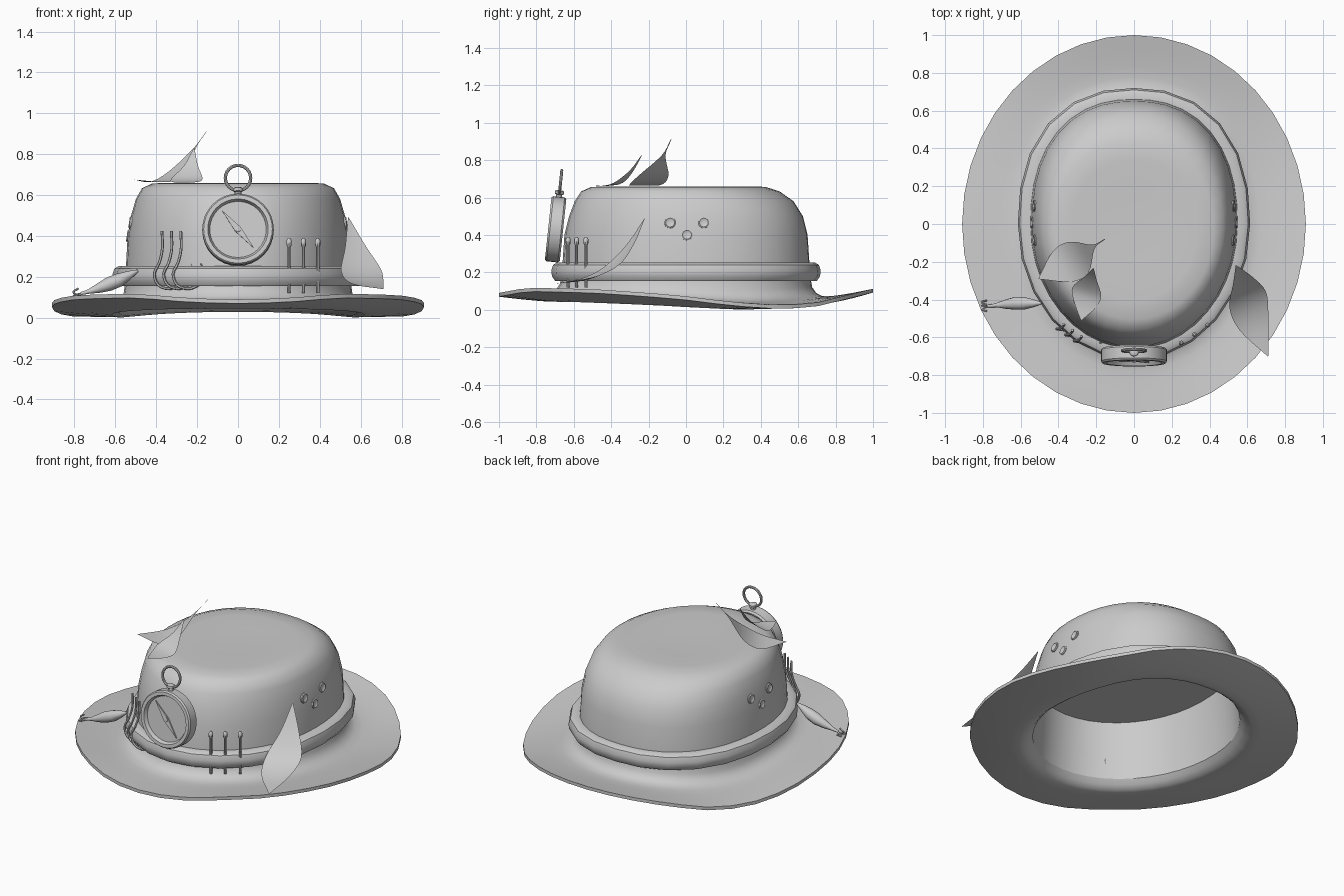
import bpy, bmesh, math
from mathutils import Vector, Matrix

if "Cube" in bpy.data.objects:
    bpy.data.objects.remove(bpy.data.objects["Cube"])


def finish(name, bm, angle=40, matrix=None):
    bmesh.ops.remove_doubles(bm, verts=bm.verts, dist=1e-5)
    bmesh.ops.recalc_face_normals(bm, faces=bm.faces)
    me = bpy.data.meshes.new(name)
    bm.to_mesh(me)
    bm.free()
    ob = bpy.data.objects.new(name, me)
    bpy.context.collection.objects.link(ob)
    if matrix:
        me.transform(matrix)
    for o in bpy.context.selected_objects:
        o.select_set(False)
    ob.select_set(True)
    bpy.context.view_layer.objects.active = ob
    bpy.ops.object.shade_smooth_by_angle(angle=math.radians(angle))
    return ob


def loft(name, rings, n=32, closed=False, matrix=None, angle=40):
    """rings: functions of the angle giving a point, or (rx, ry, z)."""
    bm = bmesh.new()
    rows = []
    for r in rings:
        row = []
        for i in range(n):
            a = 2 * math.pi * i / n
            row.append(bm.verts.new(r(a) if callable(r) else (r[0] * math.cos(a), r[1] * math.sin(a), r[2])))
        rows.append(row)
    for a, b in list(zip(rows, rows[1:])) + ([(rows[-1], rows[0])] if closed else []):
        for i in range(n):
            j = (i + 1) % n
            bm.faces.new((a[i], a[j], b[j], b[i]))
    return finish(name, bm, angle, matrix)


def spline(pts, steps=4):
    pts = [Vector(p) for p in pts]
    q = [2 * pts[0] - pts[1]] + pts + [2 * pts[-1] - pts[-2]]
    out = []
    for i in range(1, len(q) - 2):
        a, b, c, d = q[i - 1:i + 3]
        for k in range(steps):
            t = k / steps
            out.append(0.5 * (2 * b + (c - a) * t + (2 * a - 5 * b + 4 * c - d) * t * t
                              + (3 * b - a - 3 * c + d) * t ** 3))
    return out + [pts[-1]]


def tube(name, pts, radii, n=8):
    """Round capped tube along a path; radii is a number or one per point."""
    pts = [Vector(p) for p in pts]
    if not isinstance(radii, (list, tuple)):
        radii = [radii] * len(pts)
    bm = bmesh.new()
    rows = []
    for i, p in enumerate(pts):
        d = (pts[min(i + 1, len(pts) - 1)] - pts[max(i - 1, 0)]).normalized()
        u = d.cross(Vector((0.1, 1, 0.05))).normalized()
        v = d.cross(u)
        rows.append([bm.verts.new(p + radii[i] * (u * math.cos(2 * math.pi * k / n) + v * math.sin(2 * math.pi * k / n)))
                     for k in range(n)])
    for a, b in zip(rows, rows[1:]):
        for k in range(n):
            bm.faces.new((a[k], a[(k + 1) % n], b[(k + 1) % n], b[k]))
    bm.faces.new(rows[0])
    bm.faces.new(rows[-1])
    return finish(name, bm)


def torus(name, R, r, matrix, n=24, m=8):
    prof = [(R + r * math.cos(2 * math.pi * k / m), R + r * math.cos(2 * math.pi * k / m),
             r * math.sin(2 * math.pi * k / m)) for k in range(m)]
    return loft(name, prof, n, True, matrix)


def leaf(name, pts, side, fold=0.012):
    """pts: x, y, z, half width along the middle vein."""
    mid = spline([p[:3] for p in pts])
    wid = spline([(p[3], 0, 0) for p in pts])
    s = Vector(side).normalized()
    bm = bmesh.new()
    rows = []
    for p, w in zip(mid, wid):
        w = max(w.x, 0.001)
        lift = Vector((0, 0, fold * w / 0.1))
        rows.append([bm.verts.new(p - s * w + lift), bm.verts.new(p), bm.verts.new(p + s * w + lift)])
    for a, b in zip(rows, rows[1:]):
        for k in range(2):
            bm.faces.new((a[k], a[k + 1], b[k + 1], b[k]))
    return finish(name, bm, 60)


# Head outline: an oval that is slightly squarer at the back
def egg(rx, ry, z, oy=0):
    def f(a):
        c, s = math.cos(a), math.sin(a)
        e = 2.3 if s > 0 else 2
        k = (abs(c) ** e + abs(s) ** e) ** (-1 / e)
        return (rx * c * k, ry * s * k + oy, z)
    return f


# Wavy brim: (y, rim height) around the hat
RIM = [(-1, .09), (-.85, .118), (-.5, .11), (-.2, .09), (0, .072), (.2, .047),
       (.4, .028), (.55, .025), (.7, .038), (.85, .075), (1, .112)]


def rim_z(a):
    y = max(-1, min(1, math.sin(a)))
    for (y0, z0), (y1, z1) in zip(RIM, RIM[1:]):
        if y <= y1:
            return z0 + (z1 - z0) * (y - y0) / (y1 - y0)
    return RIM[-1][1]


def brim_ring(s, thick):
    def f(a):
        sa = math.sin(a)
        low = 0.012 + 0.028 * max(0, -sa) + 0.01 * max(0, sa) ** 3
        low -= 0.012 * math.exp(-((sa - 0.4) / 0.3) ** 2)
        z = low + (rim_z(a) - 0.02 - low) * s ** 1.5
        x0, y0, _ = egg(.535, .65, 0)(a)
        # underside and top both curl upward into the crown
        z += 0.06 * max(0, 1 - s / .22) ** 2
        return (x0 * (1 - s) + .91 * s * math.cos(a), y0 * (1 - s) + s * math.sin(a), z + thick)
    return f


# Brim and crown as one flowing shell, with lining inside
under = [brim_ring(s, 0) for s in (0, .06, .13, .22, .36, .52, .7, .87, 1)]
over = [brim_ring(s, t) for s, t in ((1, .02), (.87, .024), (.7, .028), (.52, .032), (.36, .036), (.22, .045),
                                     (.13, .055), (.07, .07))]
crown = [egg(*p) for p in ((.553, .667, .165), (.548, .66, .25), (.54, .65, .4), (.523, .625, .5), (.5, .585, .58, -.01),
                           (.47, .53, .633, -.03), (.42, .465, .657, -.04), (.33, .37, .66, -.03), (.17, .19, .655), (0, 0, .652))]
loft("brim_and_crown", under + over + crown, 40)
loft("lining", [brim_ring(0, 0), egg(.53, .64, .2), egg(.515, .625, .455), egg(0, 0, .455)], 40)

# Hat band
loft("hat_band", [egg(*p) for p in ((.54, .65, .155), (.595, .70, .155), (.613, .717, .18), (.615, .72, .21),
                                    (.605, .71, .24), (.585, .69, .252), (.54, .65, .25))], 24, True)

# Compass: case with inset dial, needle, hub, stem and ring
M = Matrix.Translation((0, -.697, .43)) @ Matrix.Rotation(math.radians(84), 4, 'X')
loft("compass_case", [(r, r, z) for r, z in ((0, -.04), (.165, -.04), (.175, -.03), (.175, .03), (.168, .04),
                                              (.148, .04), (.138, .018), (0, .018))], 32, matrix=M, angle=30)
bm = bmesh.new()
needle = [(-.08, .095), (-.014, -.01), (.08, -.095), (.014, .01)]
lo = [bm.verts.new((x, y, .022)) for x, y in needle]
hi = [bm.verts.new((x, y, .03)) for x, y in needle]
bm.faces.new(lo)
bm.faces.new(hi)
for k in range(4):
    bm.faces.new((lo[k], lo[(k + 1) % 4], hi[(k + 1) % 4], hi[k]))
finish("compass_needle", bm, 30, M)
loft("compass_hub", [(r, r, z) for r, z in ((.014, .018), (.014, .034), (0, .036))], 12, matrix=M)
tube("compass_stem", [M @ Vector((0, y, 0)) for y in (.17, .185, .19, .205, .21)], [.016, .016, .024, .024, .014], 12)
torus("compass_ring", .062, .008, M @ Matrix.Translation((0, .255, 0)))

# Three pins tucked behind the band on the right
for x, y in ((.25, -.63), (.32, -.585), (.39, -.535)):
    tube("match_stick", [(x, y, .12), (x, y, .345), (x, y, .355), (x, y, .378), (x, y, .39)],
         [.008, .008, .013, .013, .005])

# Three fish hooks on the left, pushed through the band
for k in range(3):
    path = [(-.372, -.53, .425), (-.37, -.535, .34), (-.385, -.55, .27), (-.41, -.555, .215), (-.39, -.56, .16),
            (-.335, -.565, .142), (-.28, -.565, .165), (-.255, -.565, .21), (-.275, -.565, .268)]
    pts = spline([(x + k * .046, y - k * .032, z) for x, y, z in path], 3)
    tube("fish_hook", pts, [.007] * (len(pts) - 2) + [.005, .002], 6)

# Fishing lure lying on the left brim, with a small treble hook
tube("lure_body", [(-.49, -.42, .23), (-.53, -.42, .21), (-.58, -.42, .185), (-.63, -.42, .165), (-.68, -.425, .145),
                   (-.73, -.43, .128), (-.77, -.435, .118)], [.006, .02, .033, .034, .024, .011, .007], 12)
for dy, dz in ((.028, .0), (-.028, .0), (0, .03)):
    tube("lure_hook", spline([(-.75, -.433, .122), (-.79, -.433 + dy * .3, .108 + dz * .2),
                              (-.805, -.433 + dy * .7, .106 + dz * .7), (-.78, -.433 + dy, .114 + dz)], 3), .005, 6)

# Eyelets on both sides of the crown
for sx in (-1, 1):
    for y, z in ((-.085, .465), (.005, .4), (.095, .465)):
        E = Matrix.Translation((sx * (.534 - (z - .4) * .17), y, z)) @ Matrix.Rotation(sx * math.radians(82), 4, 'Y')
        loft("eyelet", [(r, r, h) for r, h in ((.03, -.01), (.03, .006), (.024, .01), (.018, .006), (0, .005))], 14, matrix=E)

# Leaves: one on the right brim, two on the crown
leaf("side_leaf", [(.54, -.22, .49, .002), (.575, -.30, .34, .055), (.602, -.40, .22, .105),
                   (.635, -.53, .16, .083), (.71, -.70, .14, .002)], (.92, .38, .05))
leaf("top_leaf_large", [(-.155, -.08, .91, .002), (-.215, -.12, .825, .012), (-.29, -.175, .715, .095),
                        (-.38, -.225, .665, .095), (-.505, -.29, .675, .002)], (.52, -.85, 0), 0)
leaf("top_leaf_small", [(-.215, -.235, .83, .002), (-.23, -.29, .745, .035), (-.25, -.36, .68, .08),
                        (-.262, -.43, .663, .058), (-.28, -.51, .665, .002)], (.95, -.3, 0), 0)
